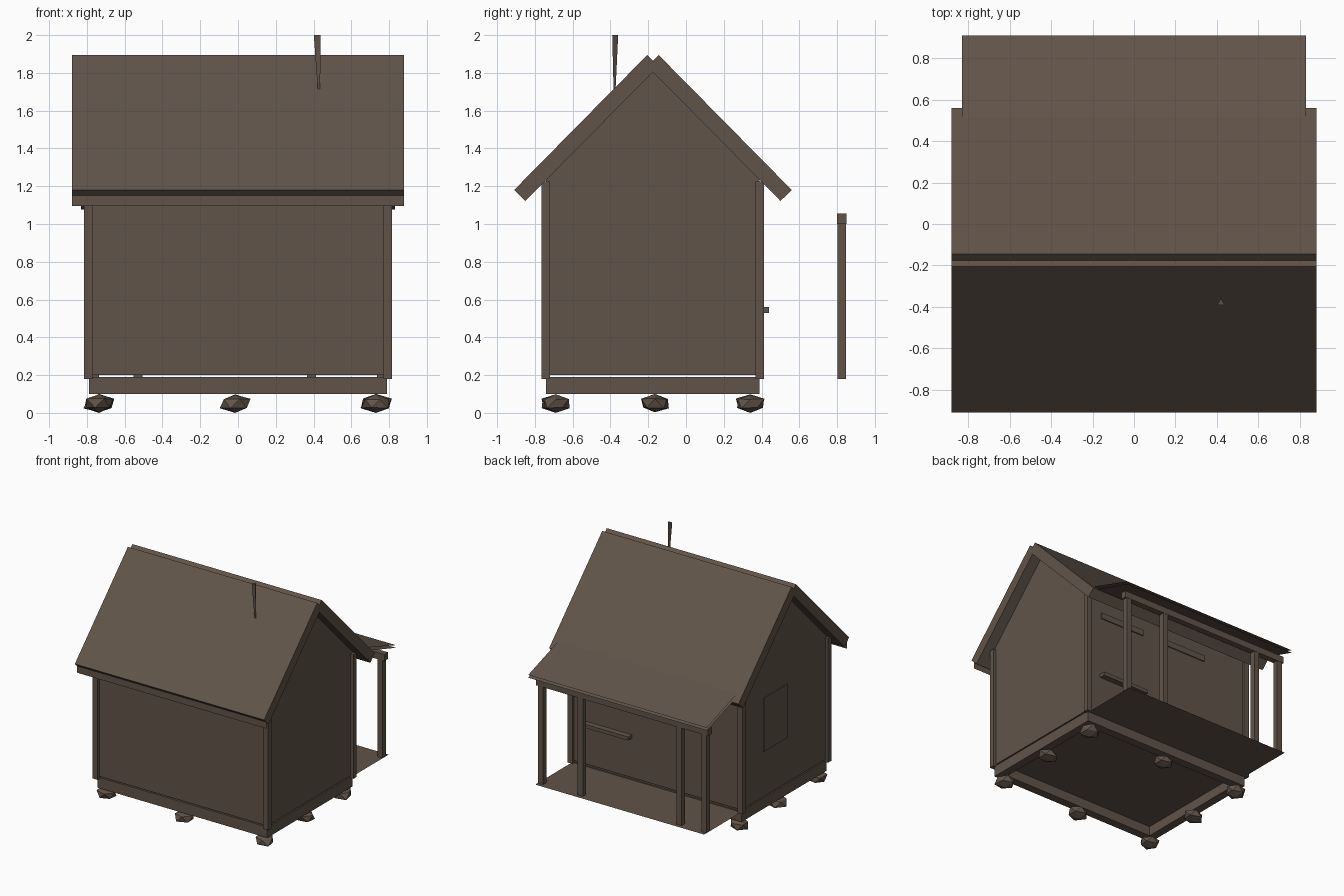
import bpy, bmesh, random
from mathutils import Vector

random.seed(4)
cube = bpy.data.objects.get("Cube")
if cube:
    bpy.data.objects.remove(cube, do_unlink=True)

wood = bpy.data.materials.new("weathered_brown")
BROWN = (0.12, 0.088, 0.067, 1)
wood.use_nodes = True
wood.diffuse_color = BROWN
bsdf = next(n for n in wood.node_tree.nodes if n.type == 'BSDF_PRINCIPLED')
bsdf.inputs["Base Color"].default_value = BROWN
bsdf.inputs["Roughness"].default_value = 0.9


def finish(name, bm):
    mesh = bpy.data.meshes.new(name)
    bm.to_mesh(mesh)
    bm.free()
    mesh.materials.append(wood)
    obj = bpy.data.objects.new(name, mesh)
    bpy.context.collection.objects.link(obj)
    return obj


def prism(name, profile, x0, x1):
    """Extrude a (y, z) outline along x."""
    bm = bmesh.new()
    face = bm.faces.new([bm.verts.new((x0, y, z)) for y, z in profile])
    ext = bmesh.ops.extrude_face_region(bm, geom=[face])
    moved = [g for g in ext["geom"] if isinstance(g, bmesh.types.BMVert)]
    bmesh.ops.translate(bm, verts=moved, vec=(x1 - x0, 0, 0))
    bmesh.ops.recalc_face_normals(bm, faces=bm.faces)
    return finish(name, bm)


def box(name, x0, x1, y0, y1, z0, z1):
    return prism(name, [(y0, z0), (y1, z0), (y1, z1), (y0, z1)], x0, x1)


def sheet(name, a, b, half_width):
    """Flat panel between two (y, z) points, spanning x."""
    bm = bmesh.new()
    pts = [(-half_width, *a), (half_width, *a), (half_width, *b), (-half_width, *b)]
    bm.faces.new([bm.verts.new(p) for p in pts])
    return finish(name, bm)


W, FRONT, BACK = 0.79, -0.74, 0.39
RIDGE = (FRONT + BACK) / 2

# House body with gable ends
prism("walls", [(FRONT, 0.2), (BACK, 0.2), (BACK, 1.25), (RIDGE, 1.815), (FRONT, 1.25)], -W, W)

# Base frame
for side in (-1, 1):
    edge = side * W
    inner = side * (W - 0.07)
    box("base_side_beam", min(edge, inner), max(edge, inner), FRONT, BACK, 0.1, 0.19)
box("base_front_beam", -W + 0.07, W - 0.07, FRONT, FRONT + 0.07, 0.1, 0.19)
box("base_back_beam", -W + 0.07, W - 0.07, BACK - 0.07, BACK, 0.1, 0.19)
sheet("floor", (FRONT + 0.02, 0.18), (0.88, 0.18), W - 0.005)

# Corner posts
for x in (-0.792, 0.792):
    for y in (-0.743, 0.39):
        box("corner_post", x - 0.023, x + 0.023, y - 0.022, y + 0.022, 0.18, 1.225)

# Main roof: two crossing slabs that leave a notch along the ridge
for side, name in ((-1, "front_roof_slab"), (1, "back_roof_slab")):
    outline = [(0.735, 1.18), (0.03, 1.895), (-0.03, 1.835), (0.675, 1.122)]
    prism(name, [(RIDGE + side * y, z) for y, z in outline], -0.88, 0.88)
sheet("front_eave_trim", (-0.88, 1.095), (-0.88, 1.16), 0.88)

# Porch roof panels, posts and beam
sheet("porch_roof_top", (0.44, 1.255), (0.91, 1.10), 0.83)
sheet("porch_roof_underside", (0.41, 1.235), (0.91, 1.078), 0.83)
for x in (-0.76, -0.53, 0.39, 0.76):
    box("porch_post", x - 0.024, x + 0.024, 0.802, 0.848, 0.18, 1.0)
box("porch_beam", -0.80, 0.80, 0.80, 0.85, 1.0, 1.055)

# Back wall details and side window
box("window_shelf", 0.23, 0.67, BACK, BACK + 0.05, 0.53, 0.56)
for x in (0.24, -0.38):
    box("lintel", x, x + 0.42, BACK, BACK + 0.009, 1.06, 1.11)
box("side_window", -W - 0.006, -W, -0.215, 0.10, 0.58, 1.03)

# Thin flue, wider at the top
bm = bmesh.new()
bmesh.ops.create_cone(bm, segments=3, radius1=0.007, radius2=0.021, depth=0.29, cap_ends=True)
for v in bm.verts:
    v.co += Vector((0.424 - v.co.z * 0.03, -0.38, 1.855))
finish("flue", bm)

# Foundation stones around the edge
for x in (-0.735, -0.015, 0.73):
    for y in (-0.69, -0.165, 0.34):
        if x == -0.015 and y == -0.165:
            continue
        bm = bmesh.new()
        bmesh.ops.create_icosphere(bm, subdivisions=1, radius=1)
        for v in bm.verts:
            v.co *= random.uniform(0.85, 1.12)
            v.co = Vector((x + v.co.x * 0.085, y + v.co.y * 0.08,
                           min(max(0.05 + v.co.z * 0.052, 0), 0.1)))
        finish("foundation_stone", bm)
